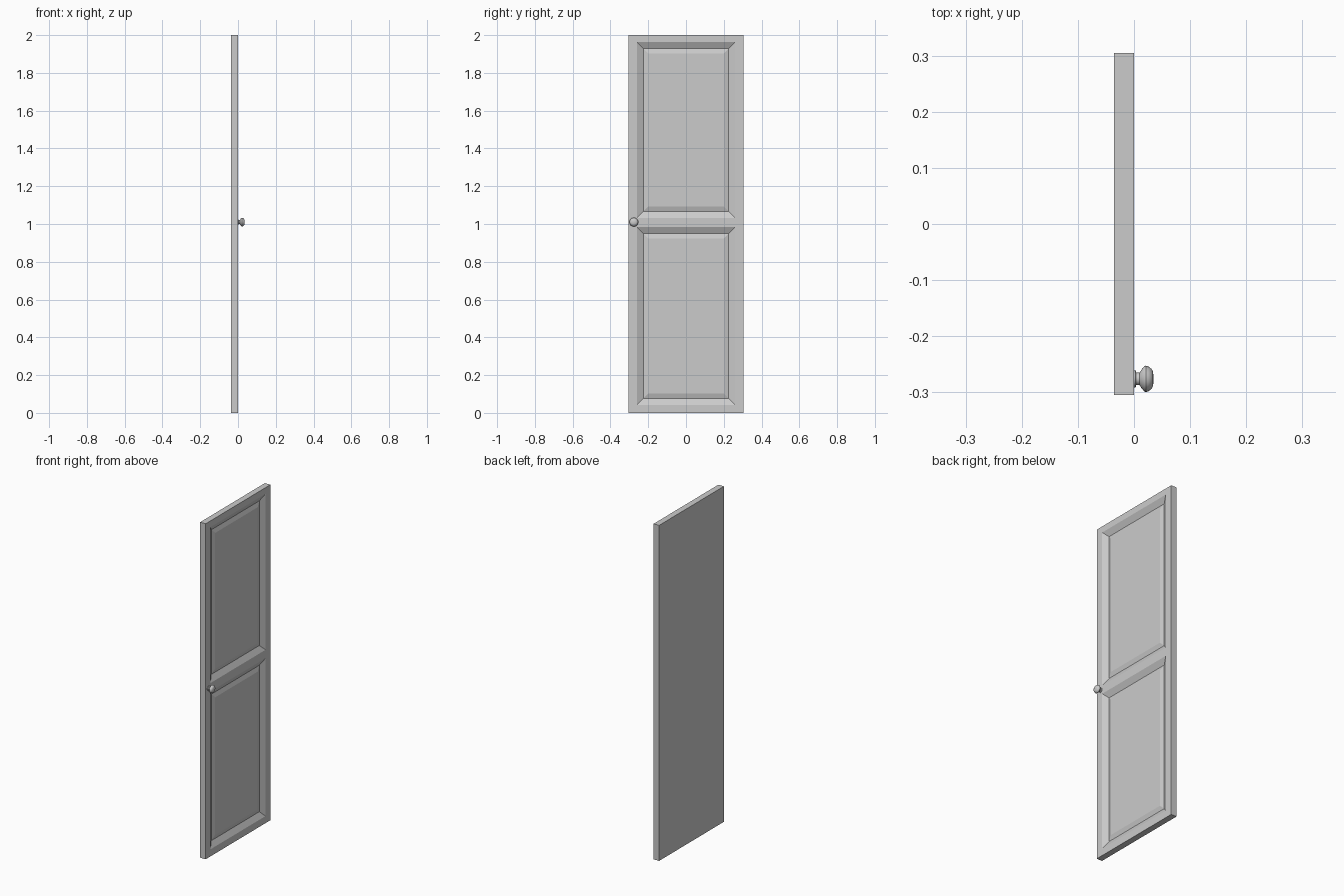
import bpy, bmesh, math
from mathutils import Matrix, Vector

cube = bpy.data.objects.get("Cube")
if cube:
    bpy.data.objects.remove(cube, do_unlink=True)


def material(name, colour):
    m = bpy.data.materials.new(name)
    m.use_nodes = True
    m.diffuse_color = colour
    m.node_tree.nodes["Principled BSDF"].inputs["Base Color"].default_value = colour
    return m


grey = material("light grey paint", (0.6, 0.6, 0.6, 1))


def finish(bm, name):
    bmesh.ops.remove_doubles(bm, verts=bm.verts, dist=1e-5)
    bmesh.ops.recalc_face_normals(bm, faces=bm.faces)
    mesh = bpy.data.meshes.new(name)
    bm.to_mesh(mesh)
    bm.free()
    mesh.materials.append(grey)
    obj = bpy.data.objects.new(name, mesh)
    bpy.context.collection.objects.link(obj)
    return obj


# Door slab, its face cut along the panel outlines
THICK, HALF = 0.036, 0.305
PANEL_Y = 0.26
PANELS_Z = [(0.042, 0.983), (1.033, 1.963)]
bm = bmesh.new()
bmesh.ops.create_cube(bm, size=1, matrix=Matrix.Translation((-THICK / 2, 0, 1))
                      @ Matrix.Diagonal((THICK, 2 * HALF, 2, 1)))


def cut_front(axis, value):
    faces = [f for f in bm.faces if f.calc_center_median().x > -1e-4]
    edges = {e for f in faces for e in f.edges}
    verts = {v for f in faces for v in f.verts}
    co, no = Vector(), Vector()
    co[axis], no[axis] = value, 1
    bmesh.ops.bisect_plane(bm, geom=list(verts) + list(edges) + faces,
                           plane_co=co, plane_no=no, dist=1e-6)


for y in (-PANEL_Y, PANEL_Y):
    cut_front(1, y)
for z in [z for pair in PANELS_Z for z in pair]:
    cut_front(2, z)

# Sloped moulding down to a groove, then a raised field in each panel
for low, high in PANELS_Z:
    panel = [f for f in bm.faces if f.calc_center_median().x > -1e-4
             and abs(f.calc_center_median().y) < PANEL_Y
             and low < f.calc_center_median().z < high]
    for width, depth in ((0.034, -0.018), (0.026, 0.008)):
        bmesh.ops.inset_region(bm, faces=panel, thickness=width, depth=0,
                               use_even_offset=True, use_boundary=True)
        bmesh.ops.translate(bm, verts=list({v for f in panel for v in f.verts}),
                            vec=(depth, 0, 0))
finish(bm, "door_panel")

# Turned knob: (distance from the door, radius)
profile = [(0, 0), (0, 0.015), (0.003, 0.015), (0.004, 0.011), (0.010, 0.011),
           (0.013, 0.016), (0.018, 0.022), (0.021, 0.0235), (0.026, 0.022),
           (0.031, 0.018), (0.034, 0.013), (0.035, 0)]
bm = bmesh.new()
verts = [bm.verts.new((x, r, 0)) for x, r in profile]
edges = [bm.edges.new(pair) for pair in zip(verts, verts[1:])]
bmesh.ops.spin(bm, geom=verts + edges, cent=(0, 0, 0), axis=(1, 0, 0),
               angle=2 * math.pi, steps=24)
knob = finish(bm, "door_knob")
knob.location = (0, -0.276, 1.01)
bpy.context.view_layer.objects.active = knob
knob.select_set(True)
bpy.ops.object.shade_smooth_by_angle(angle=math.radians(35))
